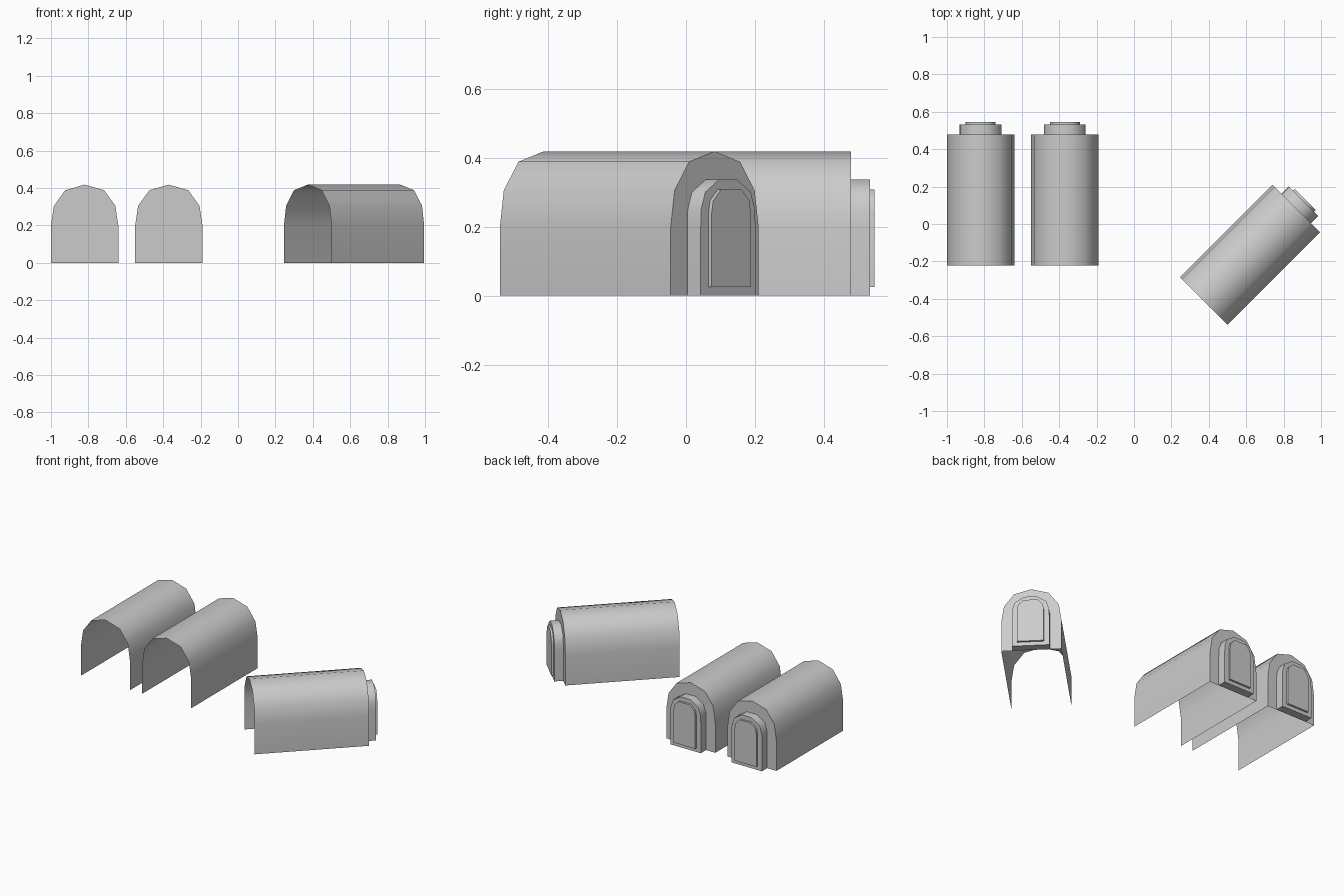
import bpy
import bmesh
from math import radians
from mathutils import Matrix

cube = bpy.data.objects.get("Cube")
if cube:
    bpy.data.objects.remove(cube, do_unlink=True)

grey = bpy.data.materials.new("light_grey")
grey.use_nodes = True
colour = (0.6, 0.6, 0.6, 1)
grey.diffuse_color = colour
grey.node_tree.nodes["Principled BSDF"].inputs["Base Color"].default_value = colour

# Right halves of the arch outlines (offset from centre, height), foot to crown
SHELL = [(0.18, 0), (0.18, 0.2), (0.164, 0.305), (0.104, 0.388), (0, 0.418)]
PORCH = [(0.112, 0), (0.112, 0.2), (0.11, 0.25), (0.093, 0.3), (0.037, 0.336)]
DOOR = [(0.08, 0.025), (0.08, 0.24), (0.074, 0.275), (0.042, 0.307)]


def arch(name, half, start, end, place, closed_foot):
    """Sweep a mirrored arch along y, capped at the back only."""
    outline = half + [(-x, z) for x, z in reversed(half) if x > 0]
    bm = bmesh.new()
    front = [bm.verts.new((x, start, z)) for x, z in outline]
    back = [bm.verts.new((x, end, z)) for x, z in outline]
    count = len(outline)
    for i in range(count if closed_foot else count - 1):
        j = (i + 1) % count
        bm.faces.new((front[i], front[j], back[j], back[i]))
    bm.faces.new(list(reversed(back)))
    bm.normal_update()
    # Outward is away from the arch; the cap looks along +y
    bmesh.ops.recalc_face_normals(bm, faces=bm.faces[:])
    cap = max(bm.faces, key=lambda f: f.calc_center_median().y)
    if cap.normal.y < 0:
        bmesh.ops.reverse_faces(bm, faces=bm.faces[:])
    mesh = bpy.data.meshes.new(name)
    bm.to_mesh(mesh)
    bm.free()
    mesh.materials.append(grey)
    obj = bpy.data.objects.new(name, mesh)
    bpy.context.collection.objects.link(obj)
    obj.matrix_world = place
    bpy.ops.object.select_all(action="DESELECT")
    obj.select_set(True)
    bpy.context.view_layer.objects.active = obj
    bpy.ops.object.shade_smooth_by_angle(angle=radians(45))


# Each hut: open-fronted shell, stepped porch and raised door; origin at the back wall
huts = {"right": (-0.82, 0.478, 0), "middle": (-0.37, 0.478, 0), "left": (0.868, 0.083, -45)}
for side, (x, y, turn) in huts.items():
    place = Matrix.Translation((x, y, 0)) @ Matrix.Rotation(radians(turn), 4, "Z")
    arch(side + "_hut_shell", SHELL, -0.7, 0, place, False)
    arch(side + "_hut_porch", PORCH, 0, 0.055, place, True)
    arch(side + "_hut_door", DOOR, 0.055, 0.068, place, True)
